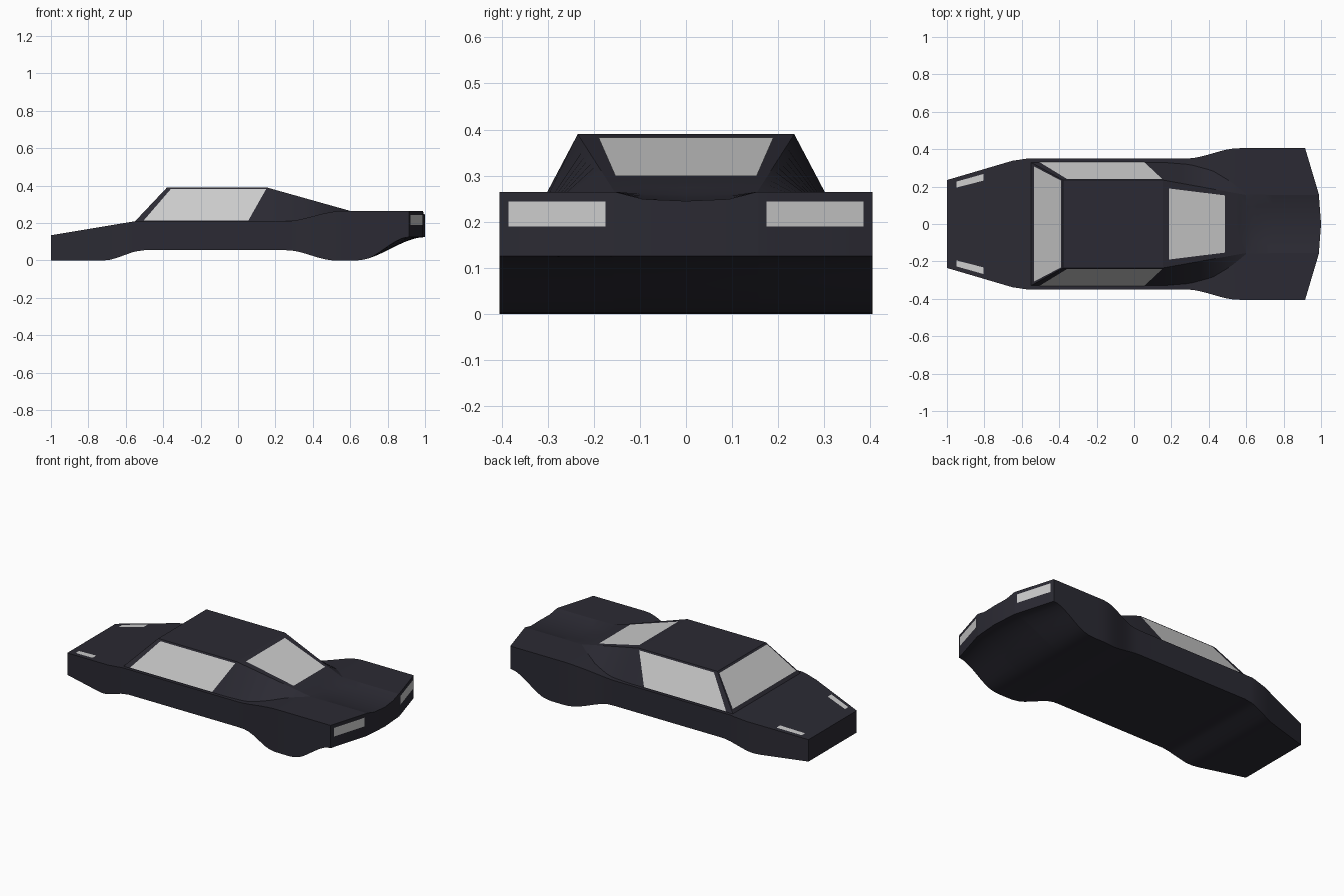
import bpy, bmesh, math

if "Cube" in bpy.data.objects:
    bpy.data.objects.remove(bpy.data.objects["Cube"])


def paint(name, color):
    mat = bpy.data.materials.new(name)
    mat.diffuse_color = (*color, 1)
    mat.use_nodes = True
    mat.node_tree.nodes["Principled BSDF"].inputs["Base Color"].default_value = mat.diffuse_color
    return mat


DARK = paint("dark_paint", (0.024, 0.023, 0.033))
PALE = paint("pale_glass", (0.62, 0.62, 0.61))


def make(name, verts, faces, mat):
    mesh = bpy.data.meshes.new(name)
    bm = bmesh.new()
    vs = [bm.verts.new(v) for v in verts]
    for f in faces:
        bm.faces.new([vs[i] for i in f])
    bmesh.ops.recalc_face_normals(bm, faces=bm.faces)
    bm.to_mesh(mesh)
    bm.free()
    mesh.materials.append(mat)
    ob = bpy.data.objects.new(name, mesh)
    bpy.context.collection.objects.link(ob)
    return ob


def lerp(x, pts):
    if x <= pts[0][0]:
        return pts[0][1]
    for (a, u), (b, v) in zip(pts, pts[1:]):
        if x <= b:
            return u + (v - u) * (x - a) / (b - a)
    return pts[-1][1]


def blend(x, a, b):
    t = min(1, max(0, (x - a) / (b - a)))
    return t * t * (3 - 2 * t)


# Profiles along the length
HOOD = [(-1, .135), (-.55, .21)]
BASE = [(-1, .215), (-.6, .33), (.15, .33), (.3, .318), (.42, .285), (.52, .225), (.6, .16)]
RAIL = [(-1, .21), (-.55, .329), (-.38, .235), (.155, .235), (.6, .155)]
ROOF = HOOD + [(-.38, .39), (.155, .39), (.6, .265)]
TAIL = [(0, 0), (.16, .012), (.405, .085)]


def section(x):
    w = lerp(x, [(-1, .235), (-.65, .338), (-.57, .35)]) + .055 * blend(x, .28, .56)
    low = .055 * (blend(x, -.72, -.5) - blend(x, .26, .52)) + .125 * blend(x, .63, 1)
    belt = lerp(x, HOOD) + .055 * blend(x, .25, .56)
    base, rail, roof = lerp(x, BASE), lerp(x, RAIL), lerp(x, ROOF)
    dip = .02 * blend(x, .54, .7)
    half = [(w, belt), (base, belt), (rail, roof),
            (rail * .6, roof - dip * .8), (0, roof - dip)]
    cols = half + [(-y, z) for y, z in half[-2::-1]]
    # the tail is bowed in plan
    t = max(0, (x - .7) / .3)
    place = lambda y, z: (x - t * lerp(abs(y), TAIL), y, z)
    return [place(y, z) for y, z in cols] + [place(y, low) for y, z in cols[::-1]]


# Body shell: one loft from nose to tail, cabin included
stations = [-1, -.85, -.72, -.685, -.65, -.6, -.57, -.55, -.5, -.38, 0, .155]
stations += [.25 + i * .035 for i in range(10)] + [.6, .63, .66, .7, .74, .78, .82, .86, .9, .94, .97, 1]
rings = [section(x) for x in stations]
n = len(rings[0])
verts = [v for r in rings for v in r]
faces = [(i * n + j, i * n + (j + 1) % n, (i + 1) * n + (j + 1) % n, (i + 1) * n + j)
         for i in range(len(rings) - 1) for j in range(n)]
for start in (0, (len(rings) - 1) * n):
    faces += [(start + j, start + j + 1, start + n - 2 - j, start + n - 1 - j)
              for j in range(n // 2 - 1)]
body = make("body_shell", verts, faces, DARK)
bpy.context.view_layer.objects.active = body
body.select_set(True)
bpy.ops.object.shade_smooth_by_angle(angle=math.radians(14))

GAP = .002


def panel(name, pts):
    make(name, pts, [(0, 1, 2, 3)], PALE)


# Windscreen and rear window
def cross_pane(name, x0, y0, x1, y1):
    z0, z1 = lerp(x0, ROOF) + GAP, lerp(x1, ROOF) + GAP
    panel(name, [(x0, -y0, z0), (x0, y0, z0), (x1, y1, z1), (x1, -y1, z1)])


cross_pane("windscreen", -.535, .308, -.39, .232)
cross_pane("rear_window", .187, .19, .487, .153)

for side, s in (("left", 1), ("right", -1)):
    # Side window on the sloping cabin side
    panel(side + "_side_window",
          [(x, s * (.33 - (z - .21) * .095 / .18 + GAP), z)
           for x, z in ((-.505, .213), (.055, .213), (.15, .381), (-.36, .381))])
    # Headlight on the hood
    panel(side + "_headlight",
          [(x, s * y, lerp(x, HOOD) + GAP)
           for x, y in ((-.948, .227), (-.804, .268), (-.804, .232), (-.948, .195))])
    # Tail light on the swept rear face
    panel(side + "_tail_light",
          [(1 - lerp(y, TAIL) + GAP, s * y, z)
           for y, z in ((.175, .19), (.385, .19), (.385, .244), (.175, .244))])
